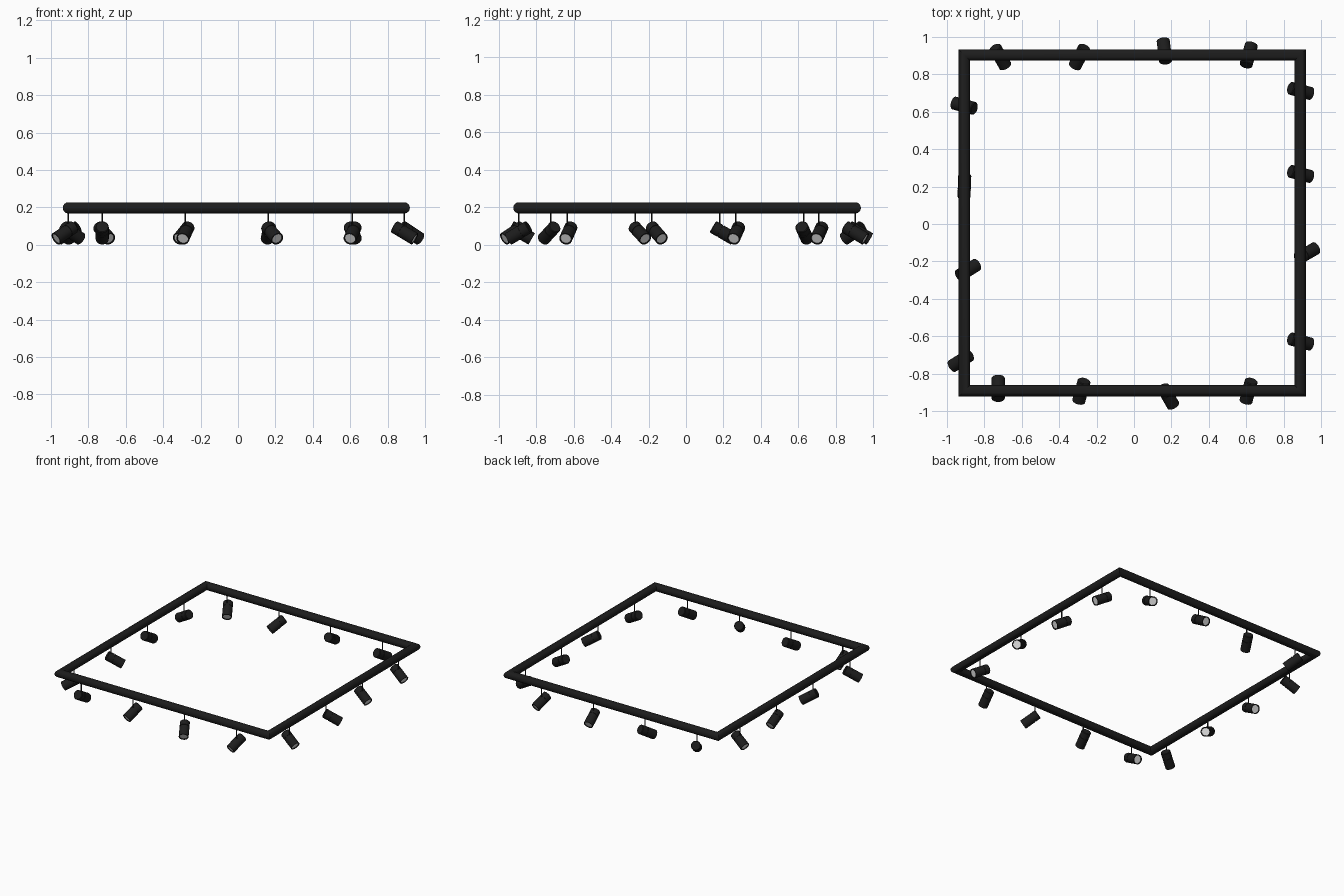
import bpy, bmesh, math
from mathutils import Matrix, Vector

if "Cube" in bpy.data.objects:
    bpy.data.objects.remove(bpy.data.objects["Cube"])


def material(name, rgb):
    m = bpy.data.materials.new(name)
    m.diffuse_color = (*rgb, 1)
    m.use_nodes = True
    m.node_tree.nodes["Principled BSDF"].inputs["Base Color"].default_value = m.diffuse_color
    return m


black = material("matt_black", (0.012, 0.012, 0.012))
glow = material("lamp_white", (0.75, 0.75, 0.75))


def finish(bm, name, mats):
    bmesh.ops.recalc_face_normals(bm, faces=bm.faces)
    me = bpy.data.meshes.new(name)
    bm.to_mesh(me)
    bm.free()
    for m in mats:
        me.materials.append(m)
    ob = bpy.data.objects.new(name, me)
    bpy.context.collection.objects.link(ob)
    bpy.ops.object.select_all(action='DESELECT')
    ob.select_set(True)
    bpy.context.view_layer.objects.active = ob
    bpy.ops.object.shade_smooth_by_angle(angle=math.radians(35))
    return ob


# Square frame: round tube with mitred corners
CX, CY, H, R, Z = -0.009, 0.006, 0.898, 0.03, 0.197
SIDES = 16
bm = bmesh.new()
rings = []
for sx, sy in ((1, 1), (-1, 1), (-1, -1), (1, -1)):
    ring = []
    for i in range(SIDES):
        a = 2 * math.pi * i / SIDES
        d = H + R * math.cos(a)
        ring.append(bm.verts.new((CX + sx * d, CY + sy * d, Z + R * math.sin(a))))
    rings.append(ring)
for k in range(4):
    a, b = rings[k], rings[(k + 1) % 4]
    for i in range(SIDES):
        j = (i + 1) % SIDES
        bm.faces.new((a[i], a[j], b[j], b[i]))
finish(bm, "square_frame", [black])

# Spot body outline as (distance along axis, radius), front at +x
PROFILE = [(-0.065, 0.031), (-0.061, 0.035), (-0.022, 0.035), (-0.022, 0.032),
           (-0.016, 0.032), (-0.016, 0.035), (0.065, 0.035), (0.065, 0.029),
           (0.061, 0.028)]


def spot(name, x, y, yaw):
    bm = bmesh.new()
    n = 24
    loops = [[bm.verts.new((px, r * math.cos(2 * math.pi * i / n), r * math.sin(2 * math.pi * i / n)))
              for i in range(n)] for px, r in PROFILE]
    for a, b in zip(loops, loops[1:]):
        for i in range(n):
            j = (i + 1) % n
            bm.faces.new((a[i], a[j], b[j], b[i]))
    bm.faces.new(loops[0])
    bm.faces.new(loops[-1]).material_index = 1   # glowing lens
    ob = finish(bm, name, [black, glow])
    ob.matrix_world = (Matrix.Translation((x, y, 0.064))
                       @ Matrix.Rotation(math.radians(yaw), 4, 'Z')
                       @ Matrix.Rotation(math.radians(30), 4, 'Y'))


def wire(name, x, y):
    bm = bmesh.new()
    bmesh.ops.create_cone(bm, cap_ends=True, segments=8, radius1=0.004, radius2=0.004,
                          depth=0.12, matrix=Matrix.Translation((x, y, 0.13)))
    finish(bm, name, [black])


# Spots on each side: centre x, centre y, facing angle
SPOTS = {
    "right": [(0.89, 0.712, -15), (0.89, 0.268, -15), (0.924, -0.157, 30), (0.89, -0.628, -15)],
    "front": [(0.613, -0.893, 255), (0.182, -0.921, 300), (-0.281, -0.893, 255), (-0.726, -0.88, 90)],
    "back": [(0.613, 0.903, 75), (0.163, 0.924, 97), (-0.29, 0.894, 242), (-0.716, 0.894, 300)],
    "left": [(-0.907, 0.632, 165), (-0.907, 0.2, 88), (-0.888, -0.247, 32), (-0.925, -0.73, 212)],
}
# Hanging points along each side, same order as the spots
STEPS = {
    "right": [(CX + H, v) for v in (0.709, 0.265, -0.184, -0.634)],
    "front": [(v, CY - H) for v in (0.612, 0.163, -0.281, -0.727)],
    "back": [(v, CY + H) for v in (0.612, 0.163, -0.281, -0.727)],
    "left": [(CX - H, v) for v in (0.629, 0.179, -0.27, -0.722)],
}
for side, spots in SPOTS.items():
    for i, (s, w) in enumerate(zip(spots, STEPS[side])):
        spot(f"{side}_spot_{i + 1}", *s)
        wire(f"{side}_wire_{i + 1}", *w)
